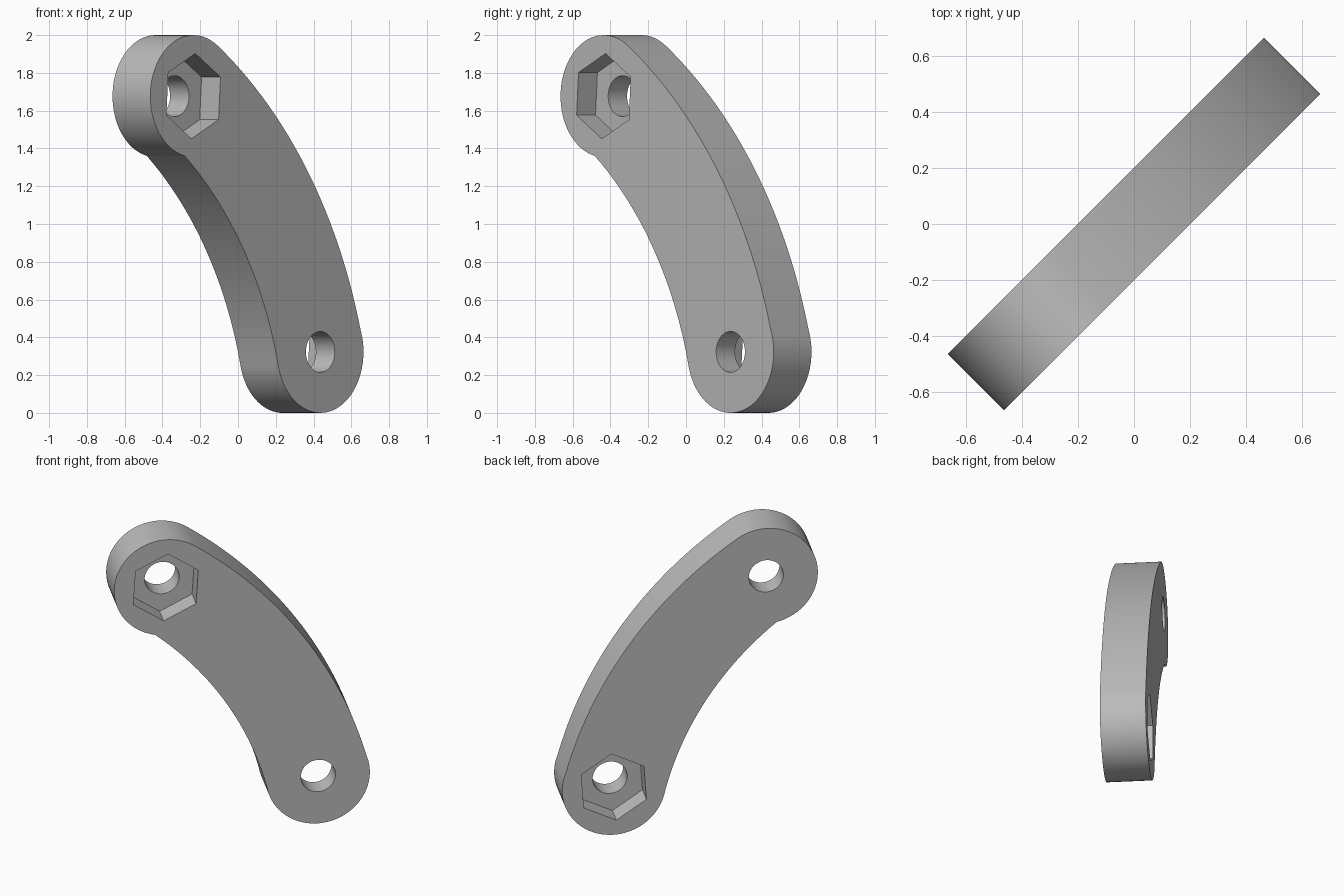
import bpy, bmesh
from math import radians, degrees, sin, cos, atan2, pi
from mathutils import Vector, Matrix

cube = bpy.data.objects.get("Cube")
if cube:
    bpy.data.objects.remove(cube, do_unlink=True)

grey = bpy.data.materials.new("plain_grey")
grey.use_nodes = True
colour = (0.5, 0.5, 0.5, 1)
grey.diffuse_color = colour
grey.node_tree.nodes["Principled BSDF"].inputs["Base Color"].default_value = colour

HALF = 0.1415                       # half the plate thickness
END_R, HOLE_R, NUT_R = 0.323, 0.108, 0.226
TOP = Vector((-0.475, 1.677))       # bolt centres in the plate's own plane
LOW = Vector((0.475, 0.323))
BEND = Vector((-1.806, -0.263))     # centre of the arm's curve


def arc(centre, r0, r1, a0, a1, steps):
    """Points from angle a0 to a1, the radius easing from r0 to r1."""
    pts = []
    for i in range(steps + 1):
        t = i / steps
        a, r = radians(a0 + (a1 - a0) * t), r0 + (r1 - r0) * t
        pts.append(centre + r * Vector((cos(a), sin(a))))
    return pts


def prism(name, outline, y0, y1):
    """Extrude an outline in the x-z plane from y0 to y1."""
    bm = bmesh.new()
    face = bm.faces.new([bm.verts.new((p.x, y0, p.y)) for p in outline])
    ext = bmesh.ops.extrude_face_region(bm, geom=[face])
    verts = [v for v in ext["geom"] if isinstance(v, bmesh.types.BMVert)]
    bmesh.ops.translate(bm, verts=verts, vec=(0, y1 - y0, 0))
    bmesh.ops.recalc_face_normals(bm, faces=bm.faces)
    mesh = bpy.data.meshes.new(name)
    bm.to_mesh(mesh)
    bm.free()
    mesh.materials.append(grey)
    obj = bpy.data.objects.new(name, mesh)
    bpy.context.collection.objects.link(obj)
    return obj


def ring(centre, radius, sides, start):
    return arc(centre, radius, radius, start, start + 360, sides)[:-1]


def bearing(centre, p):
    return degrees(atan2(p.y - centre.y, p.x - centre.x))


# Curved arm: rounded ends joined by an outer and an inner sweep
top_a, low_a = bearing(BEND, TOP), bearing(BEND, LOW)
outer_r = (TOP - BEND).length + END_R
inner_r = (LOW - BEND).length - END_R
top_end = arc(TOP, END_R, END_R, top_a, 258, 40)
inner_a = bearing(BEND, top_end[-1])
inner_top_r = (top_end[-1] - BEND).length
inner = arc(BEND, inner_top_r, inner_r, inner_a, low_a, 32)
low_end = arc(LOW, END_R, END_R, low_a + 180, low_a + 360, 40)
outer = arc(BEND, outer_r, outer_r, low_a, top_a, 32)
arm = prism("curved_arm", top_end + inner[1:] + low_end[1:] + outer[1:-1], -HALF, HALF)

# Bolt holes right through, hexagonal nut pockets on opposite faces
cutters = [
    prism("top_hole", ring(TOP, HOLE_R, 48, 0), -1, 1),
    prism("low_hole", ring(LOW, HOLE_R, 48, 0), -1, 1),
    prism("top_nut_pocket", ring(TOP, NUT_R, 6, 26.4), -1, 0),
    prism("low_nut_pocket", ring(LOW, NUT_R, 6, 26), 0, 1),
]
bpy.ops.object.select_all(action="DESELECT")
bpy.context.view_layer.objects.active = arm
arm.select_set(True)
for cutter in cutters:
    cutter.hide_render = True
    mod = arm.modifiers.new(cutter.name, "BOOLEAN")
    mod.operation = "DIFFERENCE"
    mod.solver = "EXACT"
    mod.object = cutter
    bpy.ops.object.modifier_apply(modifier=mod.name)
    bpy.data.objects.remove(cutter, do_unlink=True)

# Turn the plate to its diagonal stance
arm.data.transform(Matrix.Rotation(pi / 4, 4, "Z"))
bpy.ops.object.shade_smooth_by_angle(angle=radians(20))
